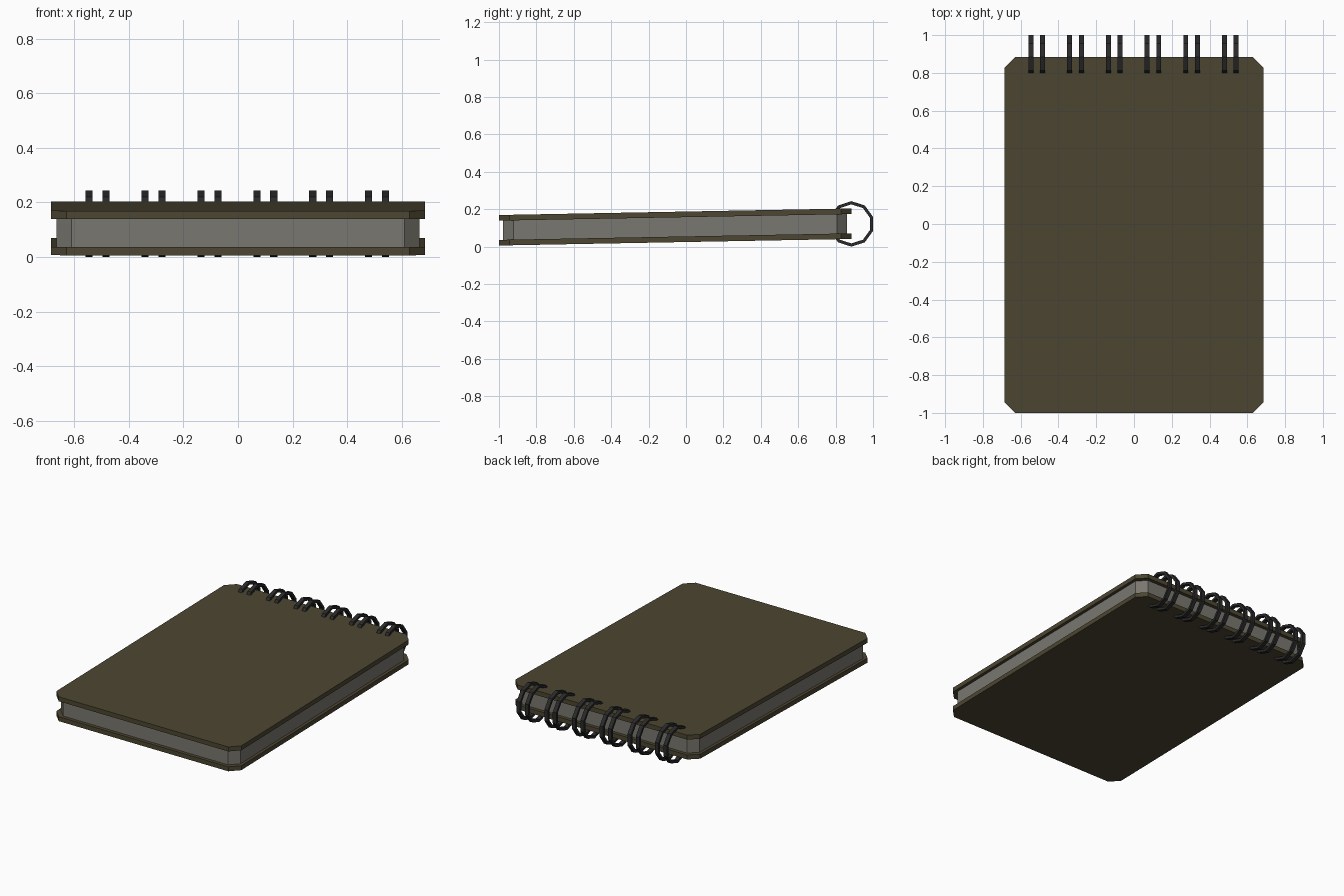
import bpy, bmesh, math

if "Cube" in bpy.data.objects:
    bpy.data.objects.remove(bpy.data.objects["Cube"])

SLOPE = 0.0186   # the whole pad rises gently toward the binding


def material(name, rgb):
    m = bpy.data.materials.new(name)
    m.diffuse_color = (*rgb, 1.0)
    m.use_nodes = True
    m.node_tree.nodes["Principled BSDF"].inputs["Base Color"].default_value = m.diffuse_color
    return m


cover_mat = material("olive_cover", (0.072, 0.061, 0.031))
page_mat = material("grey_paper", (0.195, 0.185, 0.160))
wire_mat = material("black_wire", (0.023, 0.023, 0.024))


def finish(name, bm, mat):
    bmesh.ops.recalc_face_normals(bm, faces=bm.faces[:])
    me = bpy.data.meshes.new(name)
    bm.to_mesh(me)
    bm.free()
    me.materials.append(mat)
    ob = bpy.data.objects.new(name, me)
    bpy.context.collection.objects.link(ob)
    return ob


def slab(name, hx, y0, y1, z0, z1, cut, mat):
    """Plate with clipped corners; z0 and z1 are heights at y = -1."""
    outline = [(-hx + cut, y0), (hx - cut, y0), (hx, y0 + cut), (hx, y1 - cut),
               (hx - cut, y1), (-hx + cut, y1), (-hx, y1 - cut), (-hx, y0 + cut)]
    bm = bmesh.new()
    low, high = [[bm.verts.new((x, y, z + SLOPE * (y + 1))) for x, y in outline]
                 for z in (z0, z1)]
    bm.faces.new(low)
    bm.faces.new(high)
    for i in range(8):
        j = (i + 1) % 8
        bm.faces.new((low[i], low[j], high[j], high[i]))
    return finish(name, bm, mat)


# Covers and paper block
slab("back_cover", 0.685, -1.0, 0.885, 0.006, 0.036, 0.057, cover_mat)
slab("pages", 0.665, -0.978, 0.862, 0.036, 0.139, 0.055, page_mat)
slab("front_cover", 0.685, -1.0, 0.885, 0.139, 0.169, 0.057, cover_mat)


# Ten-sided wire ring standing in the YZ plane
def ring(name, x):
    n, outer, inner, half = 10, 0.1215, 0.1045, 0.013
    cy, cz = 0.8845, 0.1215
    bm = bmesh.new()
    loops = []
    for i in range(n):
        a = math.pi / 2 + 2 * math.pi * i / n
        loops.append([bm.verts.new((x + dx, cy + r * math.cos(a), cz + r * math.sin(a)))
                      for dx, r in ((-half, outer), (half, outer),
                                    (half, inner), (-half, inner))])
    for i in range(n):
        p, q = loops[i], loops[(i + 1) % n]
        for k in range(4):
            m = (k + 1) % 4
            bm.faces.new((p[k], p[m], q[m], q[k]))
    return finish(name, bm, wire_mat)


# Six pairs of rings along the binding
for i in range(6):
    centre = -0.515 + 0.205 * i
    for side, label in ((-1, "left"), (1, "right")):
        ring(f"binding_ring_{i + 1}_{label}", centre + side * 0.031)
